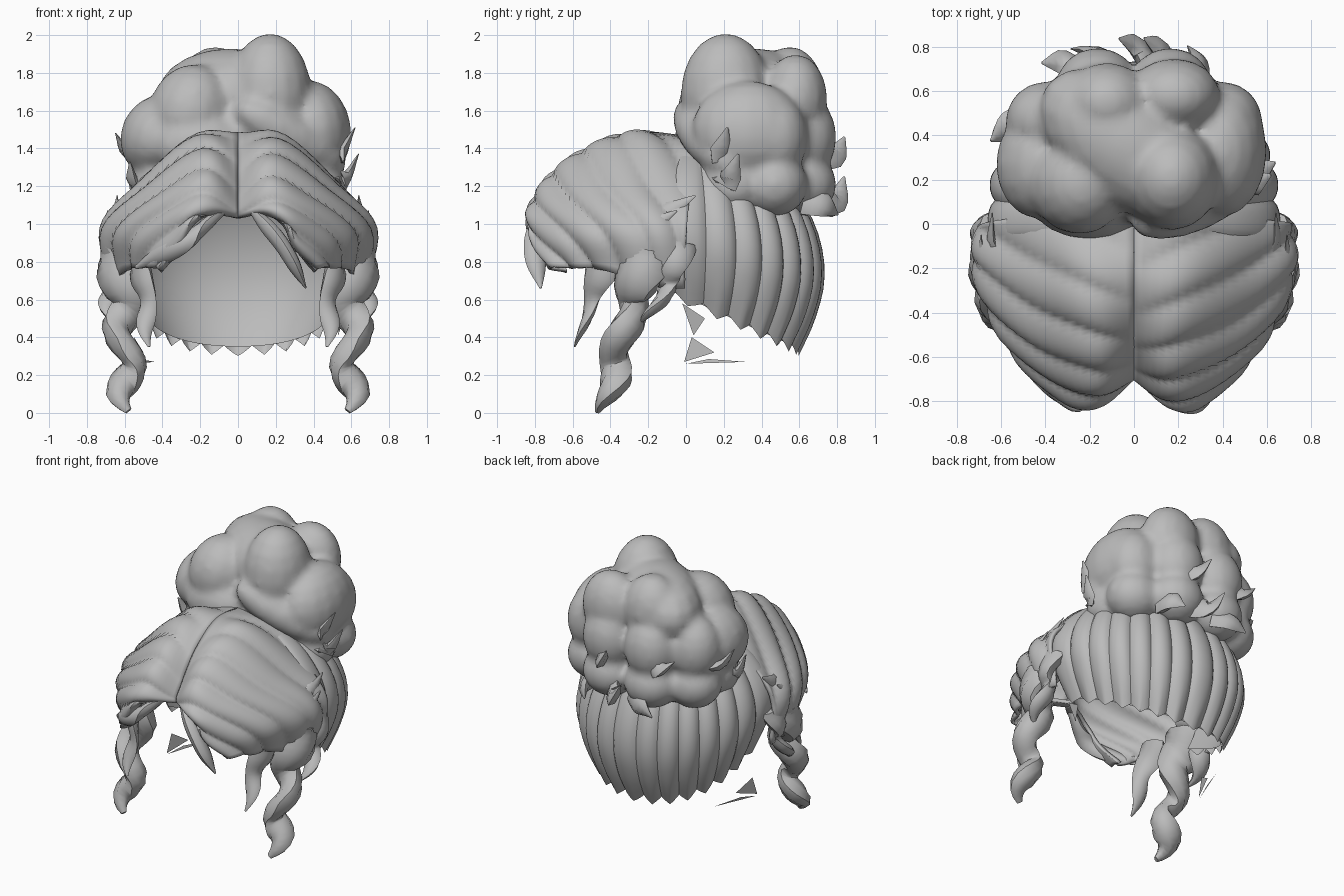
import bpy, bmesh, math
from mathutils import Vector, Matrix, Euler

if "Cube" in bpy.data.objects:
    bpy.data.objects.remove(bpy.data.objects["Cube"])

grey = bpy.data.materials.new("hair_grey")
grey.diffuse_color = (0.5, 0.5, 0.5, 1)
grey.use_nodes = True
grey.node_tree.nodes["Principled BSDF"].inputs["Base Color"].default_value = grey.diffuse_color


def finish(name, bm, angle=50):
    bmesh.ops.recalc_face_normals(bm, faces=bm.faces)
    me = bpy.data.meshes.new(name)
    bm.to_mesh(me)
    bm.free()
    ob = bpy.data.objects.new(name, me)
    bpy.context.collection.objects.link(ob)
    me.materials.append(grey)
    bpy.ops.object.select_all(action='DESELECT')
    bpy.context.view_layer.objects.active = ob
    ob.select_set(True)
    bpy.ops.object.shade_smooth_by_angle(angle=math.radians(angle))
    return ob


def spline(pts, t):
    """Smooth curve through points, t from 0 to 1."""
    p = [Vector(q) for q in pts]
    f = min(max(t, 0), 1) * (len(p) - 1)
    i = min(int(f), len(p) - 2)
    f -= i
    b, c = p[i], p[i + 1]
    a = p[i - 1] if i else b * 2 - c
    d = p[i + 2] if i + 2 < len(p) else c * 2 - b
    return 0.5 * (b * 2 + (c - a) * f + (a * 2 - b * 5 + c * 4 - d) * f**2
                  + (b * 3 - a - c * 3 + d) * f**3)


def grid(bm, func, nu, nv):
    rows = [[bm.verts.new(func(i / nu, j / nv)) for j in range(nv + 1)] for i in range(nu + 1)]
    for i in range(nu):
        for j in range(nv):
            bm.faces.new((rows[i][j], rows[i + 1][j], rows[i + 1][j + 1], rows[i][j + 1]))


def lock(bm, path, radii, flat=0.6, twist=0.0, sx=1, steps=18, sides=8):
    """Tapering flattened strand; path is a function of t giving a point."""
    prev = None
    for k in range(steps + 1):
        t = k / steps
        c = path(t)
        d = (path(min(t + .02, 1)) - path(max(t - .02, 0))).normalized()
        side = d.cross(Vector((0.9, 0.2, 0.4))).normalized()
        up = d.cross(side)
        r = spline([(q, 0, 0) for q in radii], t).x
        ring = []
        for s in range(sides):
            a = 2 * math.pi * s / sides
            e = Vector((r * math.cos(a), r * flat * math.sin(a)))
            e = Matrix.Rotation(twist * t, 2) @ e
            p = c + side * e.x + up * e.y
            ring.append(bm.verts.new((p.x * sx, p.y, p.z)))
        if prev:
            for s in range(sides):
                n = (s + 1) % sides
                bm.faces.new((prev[s], prev[n], ring[n], ring[s]))
        else:
            bm.faces.new(ring)
        prev = ring
    bm.faces.new(prev)


def wavy(start, mid, end, amp, turns):
    """Curved path with a growing corkscrew wobble."""
    def f(t):
        a, g = 2 * math.pi * turns * t, amp * min(1, 3 * t)
        return spline((start, mid, end), t) + Vector((g * math.sin(a), g * .6 * math.cos(a), 0))
    return f


def soft(v, power):
    return math.copysign(abs(v) ** power, v)


# Back cap: pointed, scalloped strands outside, smooth wall inside
STRANDS = 15
PROFILE = [(r, 0, 0) for r in (.83, .94, 1, .98, .87, .65, .25)]


def cap(ripple, size):
    def f(u, t):
        a = math.radians(-8 + 196 * u)
        k = (STRANDS * u) % 1
        s = math.sin(math.pi * k) ** .7
        tooth = 1 - abs(2 * k - 1)
        r = spline(PROFILE, t).x * size + ripple * s * (.3 + .7 * math.sin(math.pi * t))
        x, y = .64 * r * soft(math.cos(a), .9), .03 + .68 * r * soft(math.sin(a), .9)
        zb = .6 - .45 * y - ripple * tooth * max(0, 1 - 4 * t) + (.02 if ripple else .01)
        return x, y, zb + (1.45 - zb) * t
    return f


bm = bmesh.new()
grid(bm, cap(.05, .985), STRANDS * 8, 16)
finish("back_strands", bm, 40)
bm = bmesh.new()
grid(bm, cap(0, .965), 40, 14)
finish("cap_lining", bm)

# Fringe: two sweeping halves from a centre parting, back row to front row
ROWS = [
    [(0, .04, 1.45), (.28, .04, 1.37), (.53, .02, 1.18), (.69, .0, .97), (.65, -.01, .66)],
    [(0, -.25, 1.47), (.24, -.27, 1.45), (.51, -.26, 1.2), (.71, -.2, .97), (.65, -.22, .68)],
    [(0, -.48, 1.34), (.19, -.53, 1.38), (.44, -.53, 1.17), (.62, -.45, .96), (.57, -.43, .76)],
    [(0, -.62, 1.17), (.16, -.72, 1.24), (.33, -.73, 1.1), (.48, -.65, .93), (.5, -.58, .77)],
    [(0, -.69, 1.06), (.14, -.8, 1.08), (.25, -.83, 1.02), (.32, -.79, .89), (.42, -.71, .77)],
]
# Tucked-under front edge follows the last row
ROWS.append([(x * .98, y + .08, z - .02) for x, y, z in ROWS[-1]])


def fringe(sx):
    def f(u, v):
        p = spline([spline(r, v) for r in ROWS], u)
        k = (6 * u + 2.2 * v + (.3 if sx < 0 else 0)) % 1
        wave = math.sin(math.pi * k) ** .6 * (.7 + .3 * k)
        out = (p - Vector((0, -.2, .8))).normalized()
        p += out * .04 * (wave - .5) * min(1, 6 * v) * min(1, 5 * (1 - u) + .2)
        return p.x * sx, p.y, p.z
    return f


for sx, side in ((-1, "left"), (1, "right")):
    bm = bmesh.new()
    grid(bm, fringe(sx), 64, 24)
    ob = finish("fringe_" + side, bm, 50)
    mod = ob.modifiers.new("thickness", 'SOLIDIFY')
    mod.thickness, mod.offset = .025, 0

    # Long wavy side curl, with two shorter locks beside it
    bm = bmesh.new()
    lock(bm, wavy((.61, -.2, .86), (.6, -.33, .43), (.58, -.44, .01), .045, 2.5),
         [.15, .14, .1, .09, .08, .09, .02], .8, 5, sx, 28)
    lock(bm, wavy((.52, -.42, .84), (.49, -.5, .6), (.47, -.58, .35), .015, 1.5),
         [.11, .09, .055, .05, .008], .5, 2, sx)
    lock(bm, wavy((.65, -.04, .9), (.67, -.1, .68), (.65, -.22, .48), .03, 1.5),
         [.1, .09, .07, .06, .01], .6, 2, sx)
    finish("side_curls_" + side, bm)

    # Flicked tips along the rear edge of the fringe
    bm = bmesh.new()
    for x, y, z in ((.56, -.2, 1.08), (.61, -.3, 1.0)):
        lock(bm, wavy((x, y, z), (x + .08, y + .1, z - .01), (x + .08, y + .25, z + .07), 0, 0),
             [.06, .05, .005], .4, 0, sx, 8, 6)
    finish("flicked_tips_" + side, bm)

# Loose front strand on one side, rolled edge on the other
bm = bmesh.new()
lock(bm, wavy((.08, -.74, 1.07), (.24, -.8, .88), (.36, -.77, .66), 0, 0), [.03, .06, .06, .05, .006], .7)
lock(bm, wavy((-.08, -.74, 1.07), (-.29, -.79, .9), (-.54, -.6, .77), 0, 0), [.03, .05, .055, .05, .01], .7)
finish("front_strands", bm)

# Bun: large upper lobes (location, radii, turn about z, tilt about y)
LOBES = [
    ((0, .34, 1.45), (.43, .35, .33), 0, 0),
    ((.17, .21, 1.69), (.22, .24, .32), 0, 0),
    ((-.04, .36, 1.68), (.45, .27, .25), -38, 0),
    ((-.12, .55, 1.7), (.2, .18, .24), 0, 0),
    ((.18, .58, 1.66), (.21, .17, .24), 0, 0),
    ((-.25, .18, 1.6), (.22, .23, .25), 20, 20),
    ((-.43, .27, 1.47), (.19, .25, .22), 0, 25),
    ((-.2, .1, 1.42), (.27, .17, .18), 0, 0),
    ((.28, .12, 1.46), (.36, .15, .13), 25, 28),
    ((.4, .33, 1.5), (.2, .3, .26), 0, -10),
]
# Smaller lobes ringed around the sides and back in two tiers
for count, z, height in ((6, 1.21, .17), (6, 1.46, .23)):
    for i in range(count):
        a = math.radians(-25 + 230 * i / (count - 1))
        LOBES.append(((.42 * math.cos(a), .37 + .27 * math.sin(a), z), (.19, .18, height), 0, 0))
bm = bmesh.new()
for loc, rad, turn, tilt in LOBES:
    m = Euler((0, math.radians(tilt), math.radians(turn))).to_matrix().to_4x4()
    bmesh.ops.create_uvsphere(bm, u_segments=16, v_segments=10, radius=1,
                              matrix=Matrix.Translation(loc) @ m @ Matrix.Diagonal((*rad, 1)))
ob = finish("bun", bm, 60)
# Melt the lobes into one soft mass
mod = ob.modifiers.new("merge", 'REMESH')
mod.mode, mod.voxel_size, mod.use_smooth_shade = 'VOXEL', .025, True
mod = ob.modifiers.new("soften", 'SMOOTH')
mod.factor, mod.iterations = .5, 5

# Curled tips escaping from the bun (angle around it, height, lift of the tip)
bm = bmesh.new()
for ang, z, lift in ((-18, 1.26, .11), (-25, 1.4, .11), (200, 1.25, .08), (170, 1.4, .08),
                     (122, 1.41, .05), (78, 1.39, .07), (88, 1.15, .1), (108, 1.13, -.08), (60, 1.13, -.08)):
    def at(s, turn, h):
        a = math.radians(ang + turn)
        return .54 * s * math.cos(a), .36 + .4 * s * math.sin(a), h
    lock(bm, wavy(at(.85, -8, z), at(1.08, 0, z - .03), at(1.2, 8, z + lift), 0, 0),
         [.09, .07, .006], .5, 0, 1, 8, 6)
finish("bun_tips", bm)

# Loose thin wisps under the nape
bm = bmesh.new()
for tri in ([(.54, -.02, .58), (.56, .1, .5), (.53, .04, .41)],
            [(-.55, .03, .4), (-.5, .15, .32), (-.56, -.01, .27)],
            [(-.56, 0, .26), (-.44, .32, .27), (-.52, .12, .285)]):
    bm.faces.new([bm.verts.new(p) for p in tri])
finish("loose_wisps", bm)
